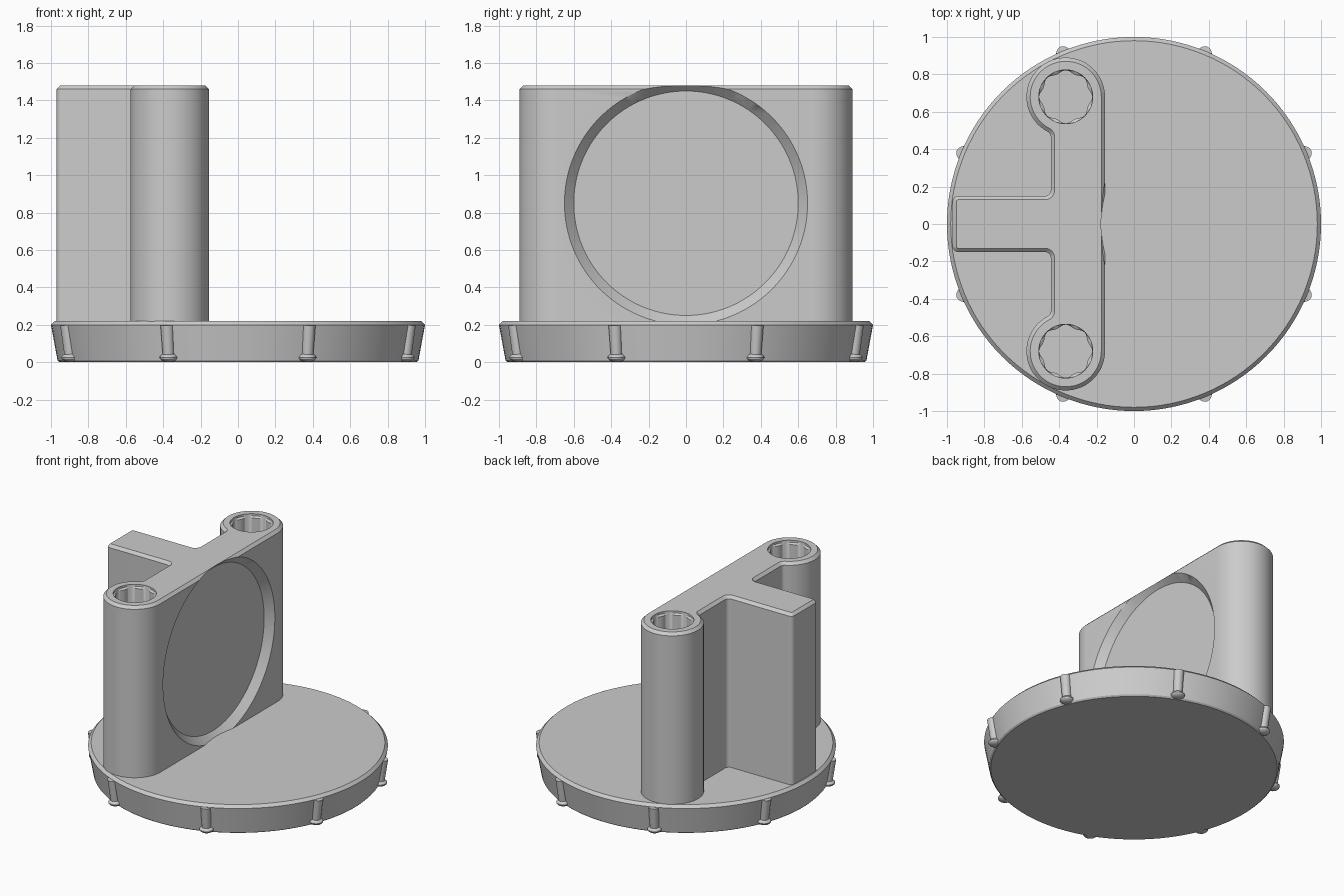
import bpy, bmesh
from math import sin, cos, pi, sqrt, atan2, radians
from mathutils import Matrix, Vector

cube = bpy.data.objects.get("Cube")
if cube:
    bpy.data.objects.remove(cube, do_unlink=True)

grey = bpy.data.materials.new("plain grey")
grey.use_nodes = True
grey.diffuse_color = (0.6, 0.6, 0.6, 1)
grey.node_tree.nodes["Principled BSDF"].inputs["Base Color"].default_value = grey.diffuse_color


def finish(name, bm):
    """Turn a bmesh into a named grey object."""
    bmesh.ops.recalc_face_normals(bm, faces=bm.faces)
    mesh = bpy.data.meshes.new(name)
    bm.to_mesh(mesh)
    bm.free()
    mesh.materials.append(grey)
    obj = bpy.data.objects.new(name, mesh)
    bpy.context.collection.objects.link(obj)
    return obj


def loft(name, rings, segments=96, lobes=8):
    """Solid of stacked rings, each (radius, z, lobe height)."""
    bm = bmesh.new()
    loops = []
    for r, z, wave in rings:
        loop = []
        for i in range(segments):
            a = 2 * pi * i / segments
            d = r + wave * cos(lobes * a)
            loop.append(bm.verts.new((d * cos(a), d * sin(a), z)))
        loops.append(loop)
    for low, high in zip(loops, loops[1:]):
        for i in range(segments):
            j = (i + 1) % segments
            bm.faces.new((low[i], low[j], high[j], high[i]))
    bm.faces.new(loops[0][::-1])
    bm.faces.new(loops[-1])
    return finish(name, bm)


def arc(cx, cy, r, start, end, steps):
    angles = [start + (end - start) * i / steps for i in range(steps + 1)]
    return [(cx + r * cos(a), cy + r * sin(a)) for a in angles]


def smooth(obj):
    bpy.ops.object.select_all(action='DESELECT')
    obj.select_set(True)
    bpy.context.view_layer.objects.active = obj
    bpy.ops.object.shade_smooth_by_angle(angle=radians(25))


def cut(obj, cutter):
    mod = obj.modifiers.new("cut", 'BOOLEAN')
    mod.operation = 'DIFFERENCE'
    mod.solver = 'EXACT'
    mod.object = cutter
    bpy.context.view_layer.objects.active = obj
    bpy.ops.object.modifier_apply(modifier=mod.name)
    bpy.data.objects.remove(cutter, do_unlink=True)


# Round tapered base with chamfered rims
base = loft("base", [(0.955, 0, 0), (0.965, 0.01, 0), (1, 0.2, 0), (0.98, 0.22, 0)], 128)
smooth(base)

# Upright T-shaped wall with a round post at each end
TOP, CHAMFER = 1.48, 0.02
POST_X, POST_Y, POST_R = -0.365, 0.68, 0.21
WALL_BACK, STEM_END, STEM_HALF, FILLET = -0.445, -0.97, 0.15, 0.03
fx = WALL_BACK - FILLET
dx = fx - POST_X
dy = -sqrt((POST_R + FILLET) ** 2 - dx ** 2)
join = atan2(dy, dx)
half = arc(POST_X, POST_Y, POST_R, 0, join + 2 * pi, 40)
half += arc(fx, POST_Y + dy, FILLET, join + pi, 0, 6)[1:]
half += arc(fx, STEM_HALF + FILLET, FILLET, 0, -pi / 2, 6)
half += arc(STEM_END + 0.03, STEM_HALF - 0.03, 0.03, pi / 2, pi, 4)
outline = half + [(x, -y) for x, y in reversed(half)]

bm = bmesh.new()
bottom = bm.faces.new([bm.verts.new((x, y, 0.1)) for x, y in outline])
new = bmesh.ops.extrude_face_region(bm, geom=[bottom], use_keep_orig=True)["geom"]
bmesh.ops.translate(bm, vec=(0, 0, TOP - 0.1),
                    verts=[g for g in new if isinstance(g, bmesh.types.BMVert)])
bmesh.ops.recalc_face_normals(bm, faces=bm.faces)
rim = [e for e in bm.edges if all(v.co.z > TOP - 0.001 for v in e.verts)]
bmesh.ops.bevel(bm, geom=rim, offset=CHAMFER, segments=1, affect='EDGES')
wall = finish("upright_wall", bm)

# Lobed sockets in both posts
for side in (-1, 1):
    socket = loft("socket_cutter", [(0.135, 0.4, 0.007), (0.135, 1.455, 0.007),
                                    (0.144, 1.465, 0), (0.144, 1.55, 0)])
    socket.data.transform(Matrix.Translation((POST_X, side * POST_Y, 0)))
    cut(wall, socket)

# Shallow conical recess on the flat side
DEPTH = 0.052
recess = loft("recess_cutter", [(0.6, -DEPTH, 0), (0.65, 0, 0), (0.65 + 0.05, DEPTH, 0)], 128)
recess.data.transform(Matrix.Translation((POST_X + POST_R, 0, 0.85)) @ Matrix.Rotation(pi / 2, 4, 'Y'))
cut(wall, recess)
smooth(wall)

# Grip ribs with rounded feet, leaning along the tapered rim
for k in range(8):
    a = pi / 8 + k * pi / 4
    out = Vector((cos(a), sin(a), 0))
    low, high = out * 0.97 + Vector((0, 0, 0.025)), out * 0.99 + Vector((0, 0, 0.2))
    axis = high - low
    bm = bmesh.new()
    bmesh.ops.create_cone(bm, cap_ends=True, segments=20, radius1=0.03, radius2=0.036,
                          depth=axis.length,
                          matrix=Matrix.Translation((low + high) / 2)
                          @ axis.to_track_quat('Z', 'Y').to_matrix().to_4x4())
    bmesh.ops.create_uvsphere(bm, u_segments=20, v_segments=10, radius=0.048,
                              matrix=Matrix.Translation(low) @ Matrix.Diagonal((1, 1, 0.5, 1)))
    smooth(finish(f"grip_rib_{k + 1}", bm))
